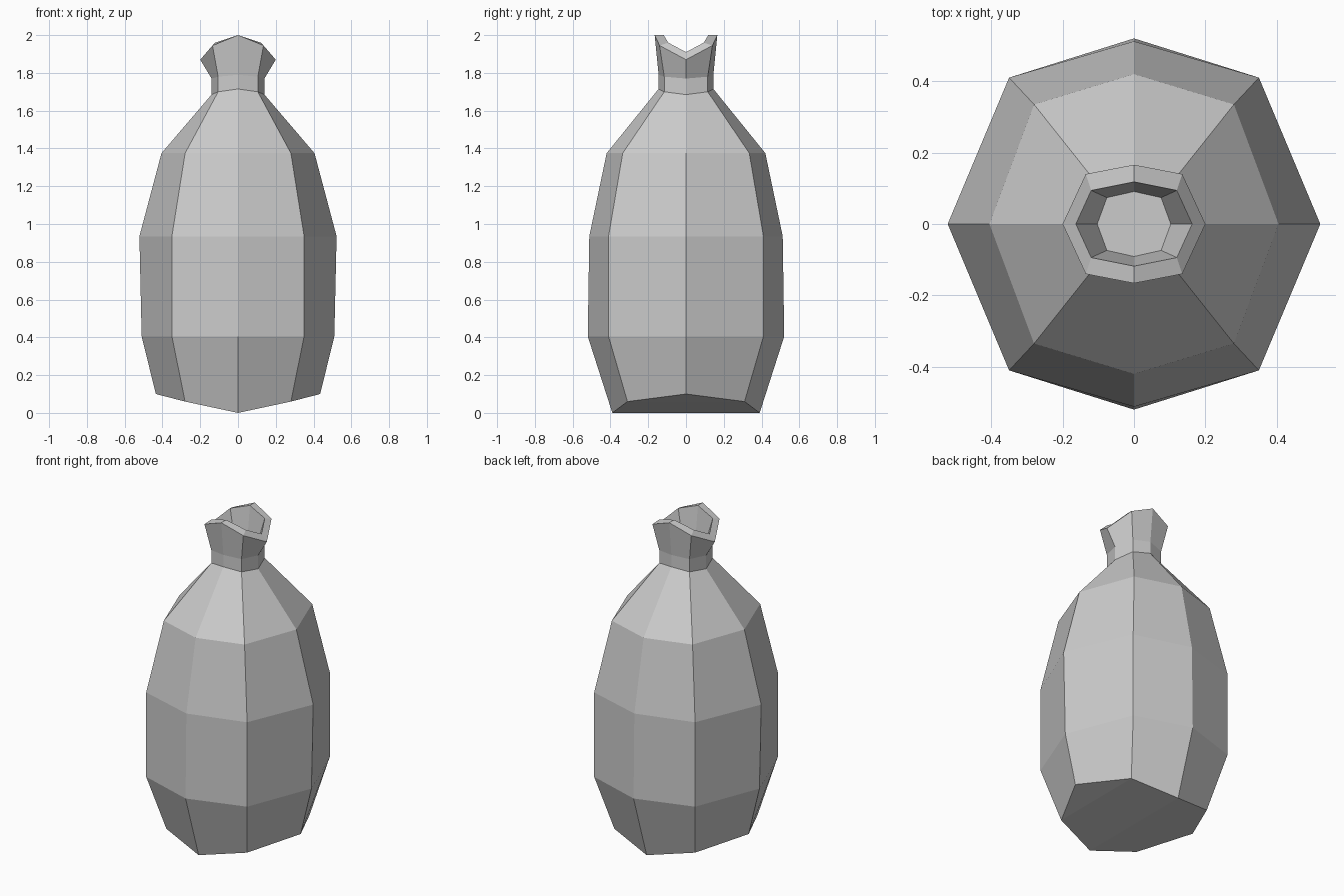
import bpy
import bmesh

# Remove the default object
cube = bpy.data.objects.get("Cube")
if cube:
    bpy.data.objects.remove(cube, do_unlink=True)


def make_material(name, colour):
    mat = bpy.data.materials.new(name)
    mat.use_nodes = True
    mat.diffuse_color = colour
    mat.node_tree.nodes["Principled BSDF"].inputs["Base Color"].default_value = colour
    return mat


def add_ring(bm, side, corner, front):
    """Eight-sided ring, mirrored in x and y, from one side, corner and front point."""
    (sx, sz), (cx, cy, cz), (fy, fz) = side, corner, front
    points = [
        (sx, 0, sz), (cx, cy, cz), (0, fy, fz), (-cx, cy, cz),
        (-sx, 0, sz), (-cx, -cy, cz), (0, -fy, fz), (cx, -cy, cz),
    ]
    return [bm.verts.new(p) for p in points]


def bridge(bm, lower, upper):
    """Wall of quads between two rings."""
    for i in range(len(lower)):
        j = (i + 1) % len(lower)
        bm.faces.new((lower[i], lower[j], upper[j], upper[i]))


# Each ring: side (x, z), corner (x, y, z), front (y, z)
rings = [
    # body, from the folded base to the shoulder
    ((.435, .10), (.28, .31, .06), (.39, 0)),
    ((.51, .405), (.35, .41, .405), (.52, .405)),
    ((.522, .935), (.35, .41, .935), (.512, .935)),
    ((.405, 1.375), (.28, .335, 1.375), (.42, 1.375)),
    # pinched neck
    ((.14, 1.685), (.105, .115, 1.7), (.145, 1.715)),
    ((.14, 1.77), (.105, .115, 1.78), (.145, 1.79)),
    # flared wavy mouth, outer then inner edge
    ((.2, 1.87), (.135, .14, 1.945), (.166, 2)),
    ((.163, 1.91), (.12, .094, 1.96), (.118, 2)),
    # floor inside the mouth
    ((.103, 1.78), (.076, .074, 1.78), (.091, 1.78)),
]

bm = bmesh.new()
loops = [add_ring(bm, *ring) for ring in rings]
for lower, upper in zip(loops, loops[1:]):
    bridge(bm, lower, upper)

# Folded underside in strips across the base
base = loops[0]
for strip in ((0, 7, 1), (1, 7, 6, 2), (2, 6, 5, 3), (3, 5, 4)):
    bm.faces.new([base[i] for i in strip])

# Flat floor of the mouth
bm.faces.new(loops[-1])
bmesh.ops.recalc_face_normals(bm, faces=bm.faces)

mesh = bpy.data.meshes.new("sack")
bm.to_mesh(mesh)
bm.free()
mesh.materials.append(make_material("plain grey", (.6, .6, .6, 1)))
sack = bpy.data.objects.new("sack", mesh)
bpy.context.collection.objects.link(sack)
